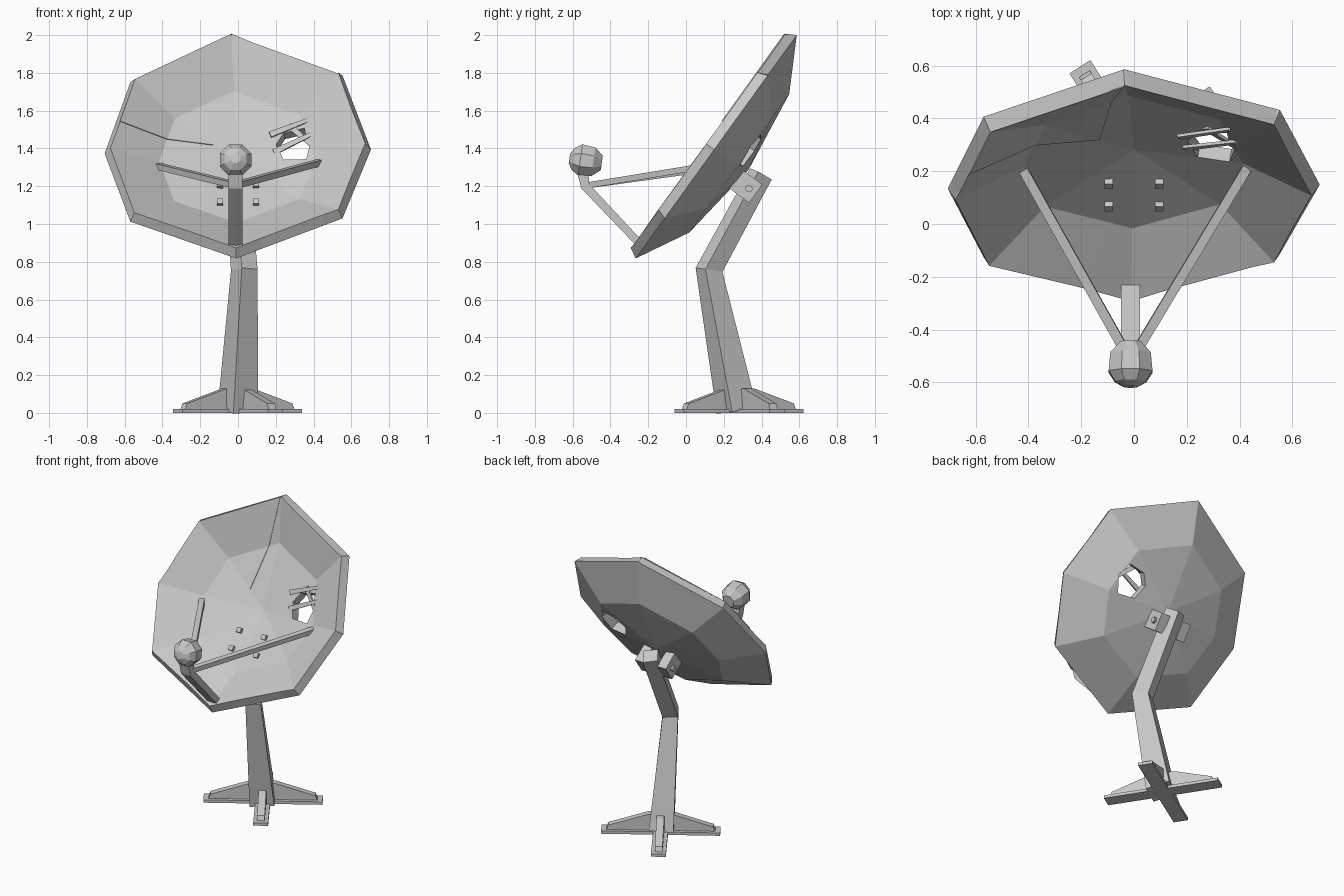
import bpy, bmesh, math
from mathutils import Vector, Matrix

if bpy.data.objects.get("Cube"):
    bpy.data.objects.remove(bpy.data.objects["Cube"])

grey = bpy.data.materials.new("light_grey")
grey.use_nodes = True
grey.diffuse_color = (0.58, 0.58, 0.58, 1)
grey.node_tree.nodes["Principled BSDF"].inputs["Base Color"].default_value = grey.diffuse_color

# Dish frame: local x across, local y up the dish, local z out of the bowl
DISH = Matrix(((1, 0, 0, 0), (0, .585, -.811, .161), (0, .811, .585, 1.41), (0, 0, 0, 1)))
WALL = 0.06


def finish(name, bm, matrix=Matrix(), fix=True):
    if fix:
        bmesh.ops.recalc_face_normals(bm, faces=bm.faces[:])
    mesh = bpy.data.meshes.new(name)
    bm.to_mesh(mesh)
    bm.free()
    mesh.materials.append(grey)
    ob = bpy.data.objects.new(name, mesh)
    ob.matrix_world = matrix
    bpy.context.scene.collection.objects.link(ob)
    return ob


def solidify(ob, thickness):
    mod = ob.modifiers.new("thickness", 'SOLIDIFY')
    mod.thickness, mod.offset, mod.use_even_offset = thickness, 1, True


def loft(name, rings, matrix=Matrix()):
    """Skin a stack of rings and cap both ends."""
    bm = bmesh.new()
    rings = [[bm.verts.new(p) for p in ring] for ring in rings]
    n = len(rings[0])
    for a, b in zip(rings, rings[1:]):
        for i in range(n):
            bm.faces.new((a[i], a[(i + 1) % n], b[(i + 1) % n], b[i]))
    bm.faces.new(rings[0])
    bm.faces.new(rings[-1])
    return finish(name, bm, matrix)


def beam(name, path, halves, across, matrix=Matrix()):
    """Rectangular bar along a path; halves are (width, depth) at each station."""
    pts = [Vector(p) for p in path]
    rings = []
    for i, (p, (a, b)) in enumerate(zip(pts, halves)):
        n = Vector()
        if i:
            n += (p - pts[i - 1]).normalized()
        if i < len(pts) - 1:
            n += (pts[i + 1] - p).normalized()
        n.normalize()
        x = Vector(across)
        x = (x - n * n.dot(x)).normalized()
        y = n.cross(x)
        rings.append([p + x * a * s + y * b * t
                      for s, t in ((-1, -1), (1, -1), (1, 1), (-1, 1))])
    return loft(name, rings, matrix)


def box(name, centre, half, matrix=Matrix()):
    x, y, z = centre
    return beam(name, [(x, y, z - half[2]), (x, y, z + half[2])],
                [half[:2]] * 2, (1, 0, 0), matrix)


# Bowl sheet: slightly uneven octagon rim, deep ring and centre point
RIM = [(.704, -.02), (.553, .464), (-.037, .727), (-.57, .42),
       (-.706, -.046), (-.57, -.49), (-.01, -.73), (.553, -.469)]


def bowl(offset=0):
    bm = bmesh.new()
    rim = [bm.verts.new((u, v, 0)) for u, v in RIM]
    ring = [bm.verts.new((u * .62, v * .62, -.15)) for u, v in RIM]
    mid = bm.verts.new((0, 0, -.21))
    for i in range(8):
        j = (i + 1) % 8
        bm.faces.new((rim[i], rim[j], ring[j], ring[i]))
        bm.faces.new((ring[i], ring[j], mid))
    bm.normal_update()
    moves = [(v, v.normal * offset * v.calc_shell_factor()) for v in bm.verts]
    for v, move in moves:
        v.co += move
    return bm


def cut(bm, a, b, clear=False):
    """Slice along a line in the dish plane; optionally keep only its left side."""
    d = Vector(b) - Vector(a)
    bmesh.ops.bisect_plane(bm, geom=bm.verts[:] + bm.edges[:] + bm.faces[:], dist=1e-5,
                           plane_co=(*a, 0), plane_no=(d.y, -d.x, 0), clear_outer=clear)


# Dish with a torn hole
HOLE = [(.25, 0), (.37, -.01), (.41, .1), (.36, .19), (.25, .17), (.21, .1)]
edges = list(zip(HOLE, HOLE[1:] + HOLE[:1]))
bm = bowl()
for a, b in edges:
    cut(bm, a, b)


def in_hole(c):
    return all((b[0] - a[0]) * (c.y - a[1]) - (b[1] - a[1]) * (c.x - a[0]) > 0
               for a, b in edges)


torn = [f for f in bm.faces if in_hole(f.calc_center_median())]
bmesh.ops.delete(bm, geom=torn, context='FACES')
solidify(finish("dish", bm, DISH, fix=False), WALL)

# Repair panel lying on the bowl's upper corner
bm = bowl(WALL)
cut(bm, (-.13, .1), (-.037, .72), clear=True)
cut(bm, (-.7, .13), (-.13, .1), clear=True)
solidify(finish("repair_panel", bm, DISH, fix=False), .005)

# Bent scraps across the hole
for i, (a, b) in enumerate([((.17, .15, -.1), (.37, .23, -.08)),
                            ((.19, .05, -.12), (.41, .15, -.08)),
                            ((.27, .21, -.1), (.42, .05, -.1))]):
    beam(f"torn_strip_{i + 1}", [a, b], [(.016, .006), (.01, .006)], (0, 1, .3), DISH)

# Bolts and pivot lugs of the dish mount
for side, s in (("left", 1), ("right", -1)):
    for height, v, w in (("upper", -.17, -.115), ("lower", -.295, -.1)):
        box(f"{height}_{side}_bolt", (s * .095, v, w), (.016, .016, .016), DISH)
    box(f"{side}_pivot_lug", (s * .085 - .01, -.08, -.24), (.033, .06, .075), DISH)
loft("pivot_pin", [[(x, -.08 + .02 * math.cos(k * math.tau / 8),
                     -.27 + .02 * math.sin(k * math.tau / 8)) for k in range(8)]
                   for x in (-.145, .125)], DISH)

# Bent post
TURN = math.radians(32.6)
CENTRE = (-.003, .28, 0)
beam("post", [(0, .268, .015), (.033, .122, .757), (-.005, .397, 1.265)],
     [(.078, .078), (.049, .054), (.047, .047)], (math.cos(TURN), math.sin(TURN), 0))

# Cross foot: four plates, each with a sloping rib
for i in range(4):
    m = Matrix.Translation(CENTRE) @ Matrix.Rotation(TURN + i * math.pi / 2, 4, 'Z')
    box(f"foot_plate_{i + 1}", (.1875, 0, .01), (.1875, .047, .01), m)
    rib = [(.03, .015), (.345, .015), (.33, .05), (.08, .13), (.03, .13)]
    loft(f"foot_rib_{i + 1}", [[(x, y, z) for x, z in rib] for y in (-.024, .024)], m)

# Feed boom with upturned neck, and two struts
beam("feed_boom", [(-.013, -.245, .895), (-.013, -.533, 1.2), (-.013, -.548, 1.28)],
     [(.036, .02), (.036, .024), (.036, .03)], (1, 0, 0))
for side, end in (("left", (.43, .215, 1.325)), ("right", (-.42, .205, 1.305))):
    beam(f"{side}_strut", [(-.013, -.52, 1.205), end], [(.018, .016)] * 2, (1, 0, 0))

# Faceted feed head
head = Matrix.Translation((-.013, -.53, 1.335)) @ Matrix.Rotation(math.radians(82), 4, 'X')
profile = [(-.085, .042), (-.04, .083), (.03, .09), (.068, .064), (.088, .028)]
loft("feed_head", [[(r * math.cos((k + .5) * math.tau / 8), r * math.sin((k + .5) * math.tau / 8), h)
                    for k in range(8)] for h, r in profile], head)
